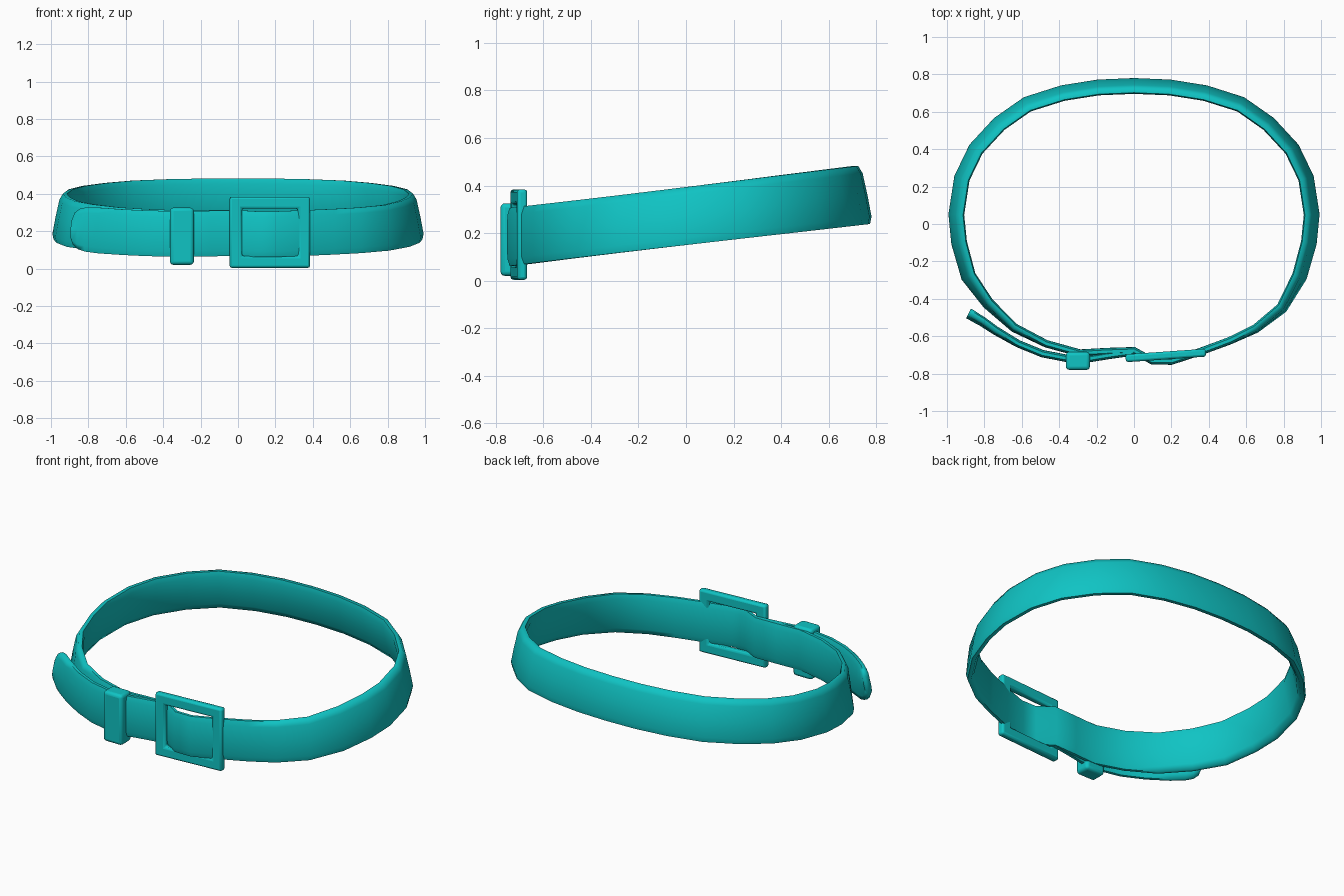
import bpy, bmesh
from mathutils import Vector, Matrix

cube = bpy.data.objects.get("Cube")
if cube:
    bpy.data.objects.remove(cube, do_unlink=True)

teal = bpy.data.materials.new("teal")
teal.use_nodes = True
TEAL = (0.005, 0.55, 0.55, 1)
teal.diffuse_color = TEAL
teal.node_tree.nodes["Principled BSDF"].inputs["Base Color"].default_value = TEAL

HALF_HEIGHT = 0.122
# Rounded strap section: (share of thickness, share of half height)
SECTION = [(.5, 0), (.47, .75), (.22, 1), (-.22, 1), (-.47, .75),
           (-.5, 0), (-.47, -.75), (-.22, -1), (.22, -1), (.47, -.75)]


def finish(name, bm, angle):
    bmesh.ops.recalc_face_normals(bm, faces=bm.faces)
    mesh = bpy.data.meshes.new(name)
    bm.to_mesh(mesh)
    bm.free()
    mesh.materials.append(teal)
    obj = bpy.data.objects.new(name, mesh)
    bpy.context.collection.objects.link(obj)
    bpy.ops.object.select_all(action='DESELECT')
    obj.select_set(True)
    bpy.context.view_layer.objects.active = obj
    bpy.ops.object.shade_smooth_by_angle(angle=angle)
    return obj


def strap(name, path, thickness, closed, heights=()):
    """Sweep the section along a plan path; the strap rises and flares to the rear."""
    bm = bmesh.new()
    n = len(path)
    rings = []
    for i, (x, y) in enumerate(path):
        if closed:
            a, b = path[i - 1], path[(i + 1) % n]
        else:
            a, b = path[max(i - 1, 0)], path[min(i + 1, n - 1)]
        t = (Vector(b) - Vector(a)).normalized()
        normal = Vector((t.y, -t.x))
        scale = heights[i] if i < len(heights) else 1
        flare = 0.025 * min(1, max(0, (y + 0.65) / 0.4))
        thick = thickness * (0.8 + 8 * flare)
        ring = []
        for u, v in SECTION:
            off = normal * (u * thick - v * flare)
            z = 0.272 + 0.12 * y + v * HALF_HEIGHT * scale
            ring.append(bm.verts.new((x + off.x, y + off.y, z)))
        rings.append(ring)
    m = len(SECTION)
    for i in range(n if closed else n - 1):
        p, q = rings[i], rings[(i + 1) % n]
        for j in range(m):
            k = (j + 1) % m
            bm.faces.new((p[j], p[k], q[k], q[j]))
    if not closed:
        bm.faces.new(rings[0])
        bm.faces.new(rings[-1])
    return finish(name, bm, 1.2)


# Main band: mirrored rear half, then the front run that bulges in the buckle
side = [(.19, .73), (.38, .70), (.57, .64), (.72, .535), (.845, .40),
        (.92, .245), (.95, .05), (.935, -.10), (.885, -.28)]
front = [(-.78, -.425), (-.64, -.555), (-.47, -.64), (-.29, -.69), (-.14, -.682),
         (0, -.677), (.1, -.733), (.2, -.733), (.36, -.68), (.51, -.625),
         (.65, -.56), (.79, -.45)]
band = [(0, .738)] + [(-x, y) for x, y in side] + front + side[::-1]
strap("belt_band", band, 0.05, True)

# Loose tail with a rounded tip
tail = [(-.885, -.478), (-.873, -.484), (-.848, -.50), (-.81, -.522), (-.74, -.57),
        (-.62, -.64), (-.49, -.693), (-.3, -.73), (-.15, -.705), (0, -.683)]
strap("belt_tail", tail, 0.05, False, (.45, .7, .88, .97))


def bevel(obj, width, segments):
    mod = obj.modifiers.new("rounded_edges", 'BEVEL')
    mod.width = width
    mod.segments = segments
    mod.limit_method = 'ANGLE'


# Keeper loop
bm = bmesh.new()
bmesh.ops.create_cube(bm, size=1, matrix=Matrix.Translation((-.30, -.732, .173))
                      @ Matrix.Diagonal((.128, .096, .305, 1)))
bevel(finish("keeper_loop", bm, 0.6), 0.018, 3)

# Square buckle frame, slightly turned
bm = bmesh.new()
loops = []
for y in (-.021, .021):
    for w, h in ((.215, .19), (.15, .127)):
        loops.append([bm.verts.new((sx * w, y, sz * h))
                      for sx, sz in ((-1, -1), (1, -1), (1, 1), (-1, 1))])
outer_f, inner_f, outer_b, inner_b = loops
for p, q in ((outer_f, inner_f), (inner_f, inner_b), (inner_b, outer_b), (outer_b, outer_f)):
    for j in range(4):
        k = (j + 1) % 4
        bm.faces.new((p[j], p[k], q[k], q[j]))
buckle = finish("buckle_frame", bm, 0.6)
buckle.location = (.17, -.703, .194)
buckle.rotation_euler.z = 0.07
bevel(buckle, 0.012, 2)
